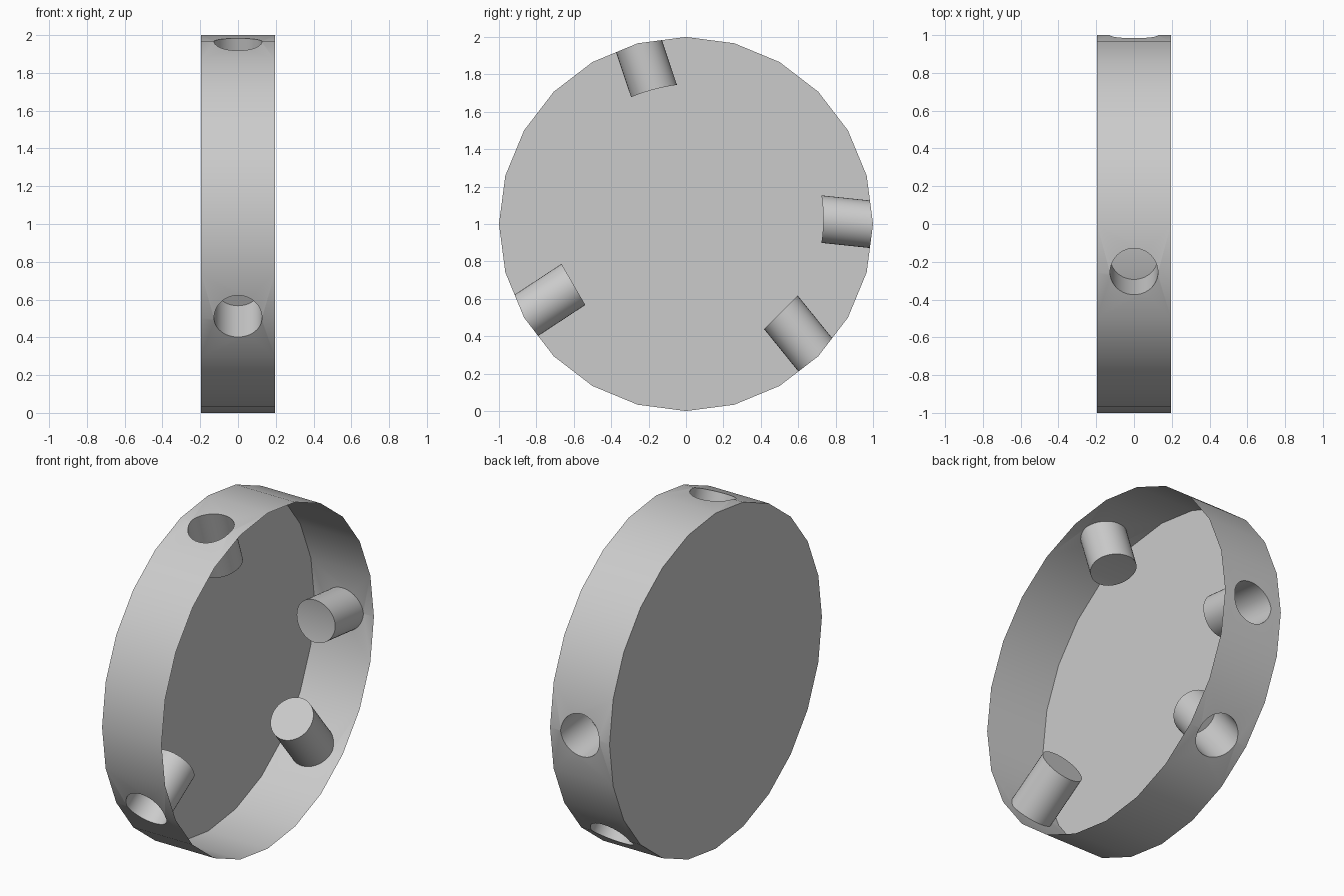
import bpy, bmesh, math
from mathutils import Matrix, Vector

if "Cube" in bpy.data.objects:
    bpy.data.objects.remove(bpy.data.objects["Cube"])

HALF = 0.196      # half thickness along x
R_HOLE = 0.127
N = 40

# pocket: (inner end y, inner end z from hub, end-face angle, bore angle, bend of end face)
POCKETS = [
    (0.724, 0.026, 0, -6, 0.010),
    (0.508, -0.473, -45, -51, 0.0),
    (-0.602, -0.323, 210, 213.3, 0.0),
    (-0.171, 0.711, 105, 108.6, 0.008),
]


def direction(deg):
    a = math.radians(deg)
    return Vector((0, math.cos(a), math.sin(a)))


def finish(bm, name):
    bmesh.ops.recalc_face_normals(bm, faces=bm.faces)
    mesh = bpy.data.meshes.new(name)
    bm.to_mesh(mesh)
    bm.free()
    obj = bpy.data.objects.new(name, mesh)
    bpy.context.collection.objects.link(obj)
    return obj


def add_bore(bm, y, z, face_deg, bore_deg, bend):
    base = Vector((0, y, z + 1))
    tangent = direction(face_deg + 90)
    normal = direction(face_deg)
    bore = direction(bore_deg)
    inner, outer = [], []
    for i in range(N):
        a = 2 * math.pi * i / N
        p = base + tangent * (R_HOLE * math.cos(a)) + normal * (bend * math.sin(a) ** 2)
        p.x = R_HOLE * math.sin(a)
        inner.append(bm.verts.new(p))
        outer.append(bm.verts.new(p + bore * 0.5))
    for i in range(N):
        j = (i + 1) % N
        bm.faces.new((inner[i], inner[j], outer[j], outer[i]))
    # end faces as strips, so they may bend
    for ring in (inner, outer):
        for i in range(N // 2):
            ids = dict.fromkeys((i, i + 1, N - i - 1, (N - i) % N))
            bm.faces.new([ring[k] for k in ids])


# Solid 24-sided disc with its axis along x
bm = bmesh.new()
bmesh.ops.create_cone(bm, cap_ends=True, segments=24, radius1=1, radius2=1, depth=2 * HALF)
bmesh.ops.transform(bm, verts=bm.verts,
                    matrix=Matrix.Translation((0, 0, 1)) @ Matrix.Rotation(math.pi / 2, 4, 'Y'))
disc = finish(bm, "drum_shell")

# Bores for the four blind pockets in the rim
bm = bmesh.new()
for p in POCKETS:
    add_bore(bm, *p)
cutter = finish(bm, "pocket_cutter")
cutter.hide_render = True

mod = disc.modifiers.new("pockets", 'BOOLEAN')
mod.operation = 'DIFFERENCE'
mod.solver = 'EXACT'
mod.object = cutter
bpy.context.view_layer.objects.active = disc
disc.select_set(True)
bpy.ops.object.modifier_apply(modifier=mod.name)
bpy.data.objects.remove(cutter)

# Open the +x side, leaving a thin shell with the pocket tubes inside
bm = bmesh.new()
bm.from_mesh(disc.data)
side = [f for f in bm.faces if all(v.co.x > HALF - 0.001 for v in f.verts)]
bmesh.ops.delete(bm, geom=side, context='FACES')
bm.to_mesh(disc.data)
bm.free()

bpy.ops.object.shade_smooth_by_angle(angle=math.radians(30))
